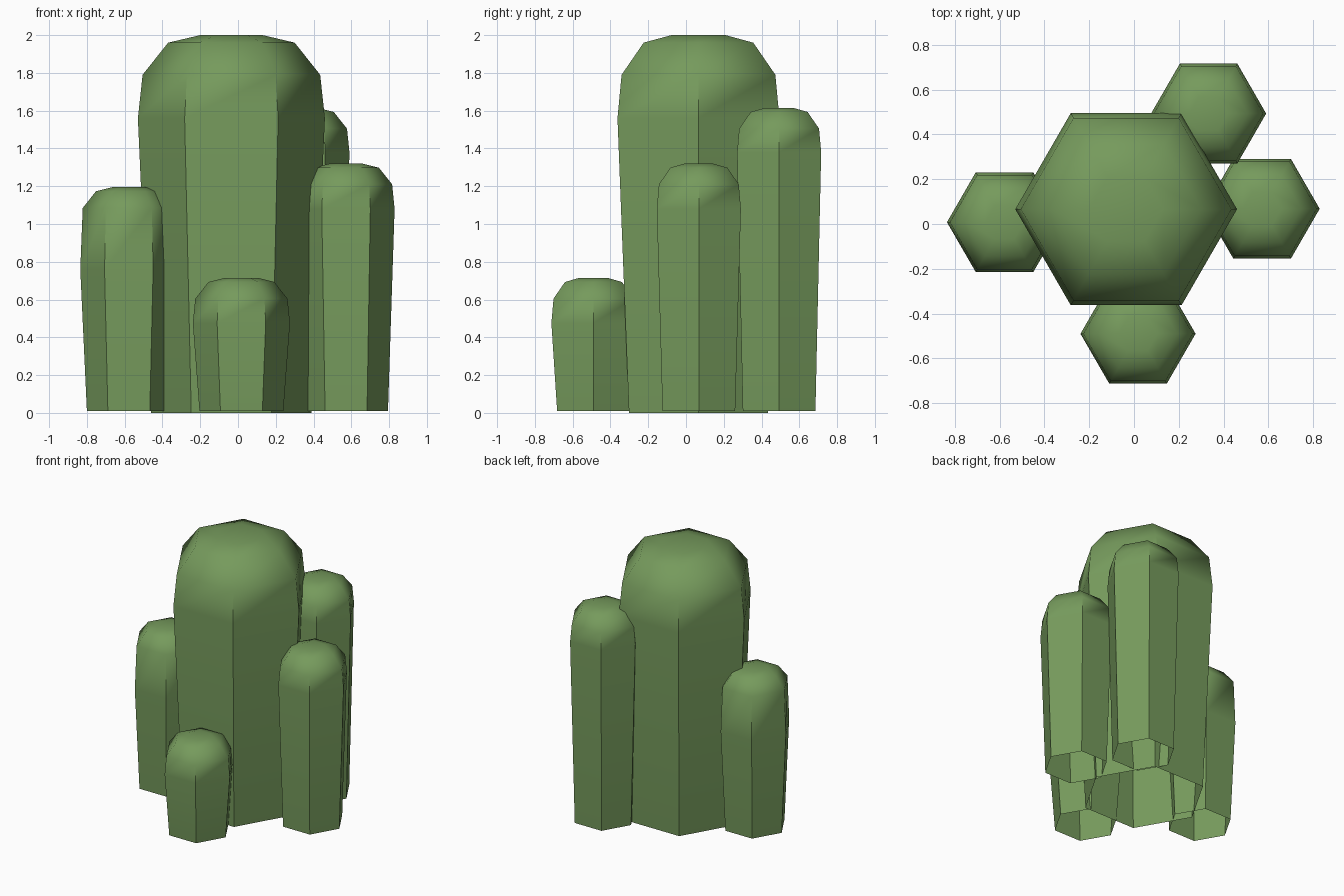
import bpy, bmesh, math

if "Cube" in bpy.data.objects:
    bpy.data.objects.remove(bpy.data.objects["Cube"])

green = bpy.data.materials.new("cactus green")
green.diffuse_color = (0.18, 0.325, 0.108, 1)
green.use_nodes = True
green.node_tree.nodes["Principled BSDF"].inputs["Base Color"].default_value = green.diffuse_color


def stem(name, x, y, rings):
    """Six-sided column with open base; rings are (radius, z) from bottom to top."""
    bm = bmesh.new()
    loops = []
    for r, z in rings:
        loops.append([bm.verts.new((x + r * math.cos(k * math.pi / 3),
                                    y + r * math.sin(k * math.pi / 3), z)) for k in range(6)])
    for low, high in zip(loops, loops[1:]):
        for k in range(6):
            n = (k + 1) % 6
            bm.faces.new((low[k], low[n], high[n], high[k]))
    bm.faces.new(loops[-1])
    mesh = bpy.data.meshes.new(name)
    bm.to_mesh(mesh)
    bm.free()
    mesh.materials.append(green)
    obj = bpy.data.objects.new(name, mesh)
    bpy.context.collection.objects.link(obj)
    # crisp ribs, soft rounded crown
    bpy.ops.object.select_all(action='DESELECT')
    obj.select_set(True)
    bpy.context.view_layer.objects.active = obj
    bpy.ops.object.shade_smooth_by_angle(angle=math.radians(50))


# tall middle stem
stem("main_stem", -0.035, 0.066,
     [(0.425, 0), (0.495, 1.56), (0.47, 1.79), (0.335, 1.96), (0.165, 2.0)])

# shorter stems around it: name, x, y, top height, height of the widest ring
for name, x, y, top, wide in [("left_stem", -0.578, 0.008, 1.195, 0.76),
                              ("right_stem", 0.572, 0.068, 1.32, 1.08),
                              ("back_stem", 0.333, 0.493, 1.615, 1.38),
                              ("front_stem", 0.018, -0.49, 0.715, 0.475)]:
    stem(name, x, y, [(0.222, 0.01), (0.257, wide), (0.244, top - 0.11),
                      (0.174, top - 0.022), (0.086, top)])
